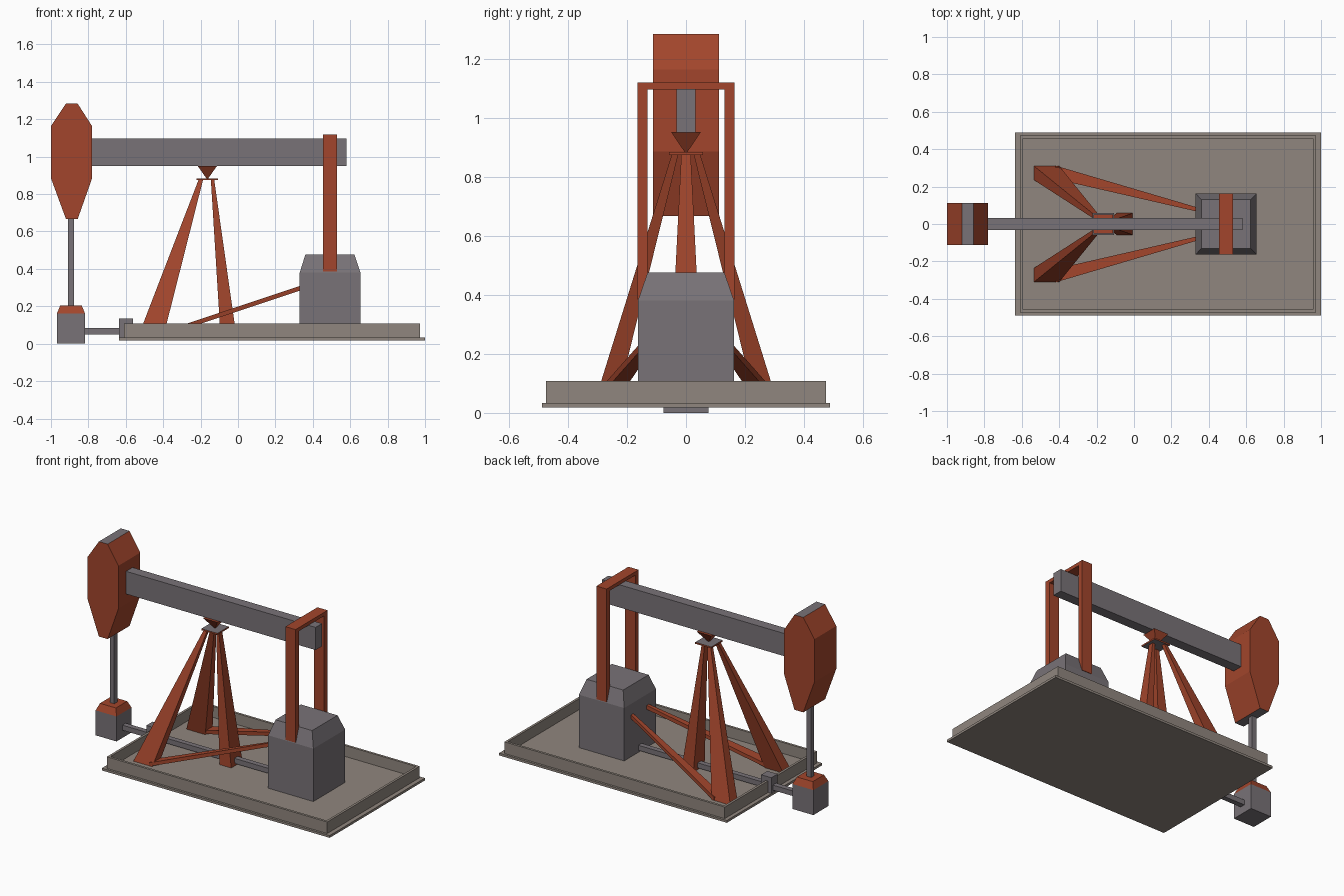
import bpy, bmesh

if "Cube" in bpy.data.objects:
    bpy.data.objects.remove(bpy.data.objects["Cube"])


def material(name, rgb):
    m = bpy.data.materials.new(name)
    m.diffuse_color = (*rgb, 1)
    m.use_nodes = True
    m.node_tree.nodes["Principled BSDF"].inputs["Base Color"].default_value = m.diffuse_color
    return m


RUST = material("rust_paint", (0.36, 0.06, 0.025))
STEEL = material("steel", (0.19, 0.17, 0.185))
STONE = material("concrete", (0.28, 0.24, 0.21))


def loft(name, ring_a, ring_b, mat, mirror=False, flat_mat=None):
    """Solid between two matching rings; flat_mat paints level faces."""
    bm = bmesh.new()
    a = [bm.verts.new(p) for p in ring_a]
    b = [bm.verts.new(p) for p in ring_b]
    n = len(a)
    bm.faces.new(a)
    bm.faces.new(b)
    for i in range(n):
        j = (i + 1) % n
        bm.faces.new((a[i], a[j], b[j], b[i]))
    bmesh.ops.recalc_face_normals(bm, faces=bm.faces)
    mesh = bpy.data.meshes.new(name)
    mesh.materials.append(mat)
    if flat_mat:
        mesh.materials.append(flat_mat)
        for f in bm.faces:
            f.material_index = int(abs(f.normal.z) > 0.99)
    bm.to_mesh(mesh)
    bm.free()
    ob = bpy.data.objects.new(name, mesh)
    bpy.context.collection.objects.link(ob)
    if mirror:
        mod = ob.modifiers.new("Mirror", 'MIRROR')
        mod.use_axis = (False, True, False)
    return ob


def rect(x0, x1, y0, y1, z):
    return [(x0, y0, z), (x1, y0, z), (x1, y1, z), (x0, y1, z)]


def box(name, x0, x1, y0, y1, z0, z1, mat, **kw):
    return loft(name, rect(x0, x1, y0, y1, z0), rect(x0, x1, y0, y1, z1), mat, **kw)


# Base slab and the hollow tray on it
box("base_slab", -0.635, 1.0, -0.488, 0.488, 0.018, 0.033, STONE)
tray = box("base_tray", -0.61, 0.972, -0.474, 0.474, 0.033, 0.108, STONE)
bm = bmesh.new()
bm.from_mesh(tray.data)
top = [max(bm.faces, key=lambda f: f.calc_center_median().z)]
bmesh.ops.inset_region(bm, faces=top, thickness=0.022)
bmesh.ops.inset_region(bm, faces=top, thickness=0.0005, depth=-0.071)
bm.to_mesh(tray.data)
bm.free()

# Wellhead, polished rod and outlet pipe
box("wellhead", -0.968, -0.818, -0.077, 0.077, 0, 0.162, STEEL)
loft("wellhead_cap", rect(-0.968, -0.818, -0.077, 0.077, 0.162),
     rect(-0.95, -0.836, -0.058, 0.058, 0.205), RUST)
box("polished_rod", -0.909, -0.877, -0.016, 0.016, 0.2, 0.67, STEEL)
box("outlet_pipe", -0.83, 0.35, -0.017, 0.017, 0.05, 0.083, STEEL)
box("pipe_clamp", -0.635, -0.562, -0.032, 0.032, 0.034, 0.136, STEEL)

# Walking beam and horse head
box("walking_beam", -0.8, 0.58, -0.033, 0.033, 0.95, 1.097, STEEL)
head = [(-1, 0.885), (-0.92, 0.667), (-0.857, 0.667), (-0.78, 0.885),
        (-0.78, 1.163), (-0.857, 1.283), (-0.92, 1.283), (-1, 1.163)]
loft("horse_head", [(x, -0.112, z) for x, z in head],
     [(x, 0.112, z) for x, z in head], RUST, flat_mat=STEEL)

# Pivot wedge and bearing plate
loft("pivot_wedge", rect(-0.166, -0.162, -0.002, 0.002, 0.88),
     rect(-0.216, -0.112, -0.05, 0.05, 0.951), RUST)
box("bearing_plate", -0.222, -0.107, -0.058, 0.058, 0.874, 0.884, RUST, flat_mat=STEEL)

# Tripod legs
loft("front_leg", rect(-0.535, -0.4, 0.235, 0.31, 0.035),
     rect(-0.211, -0.187, 0.026, 0.048, 0.876), RUST, mirror=True)
loft("rear_leg", rect(-0.093, -0.008, -0.058, 0.058, 0.035),
     rect(-0.145, -0.127, -0.016, 0.016, 0.876), RUST)

# Braces from the front feet to the gearbox
loft("leg_brace",
     [(-0.42, 0.24, 0.034), (-0.42, 0.312, 0.034), (-0.42, 0.312, 0.058), (-0.42, 0.24, 0.058)],
     [(0.34, 0.066, 0.287), (0.34, 0.088, 0.287), (0.34, 0.088, 0.312), (0.34, 0.066, 0.312)],
     RUST, mirror=True)

# Gearbox housing
box("gearbox", 0.33, 0.655, -0.163, 0.163, 0.034, 0.38, STEEL)
loft("gearbox_lid", rect(0.33, 0.655, -0.163, 0.163, 0.38),
     rect(0.36, 0.623, -0.13, 0.13, 0.476), STEEL)

# Drive frame straddling the beam
arch = [(-0.164, 0.385), (-0.13, 0.385), (-0.13, 1.096), (0.13, 1.096),
        (0.13, 0.385), (0.164, 0.385), (0.164, 1.119), (-0.164, 1.119)]
loft("drive_frame", [(0.455, y, z) for y, z in arch],
     [(0.528, y, z) for y, z in arch], RUST)
